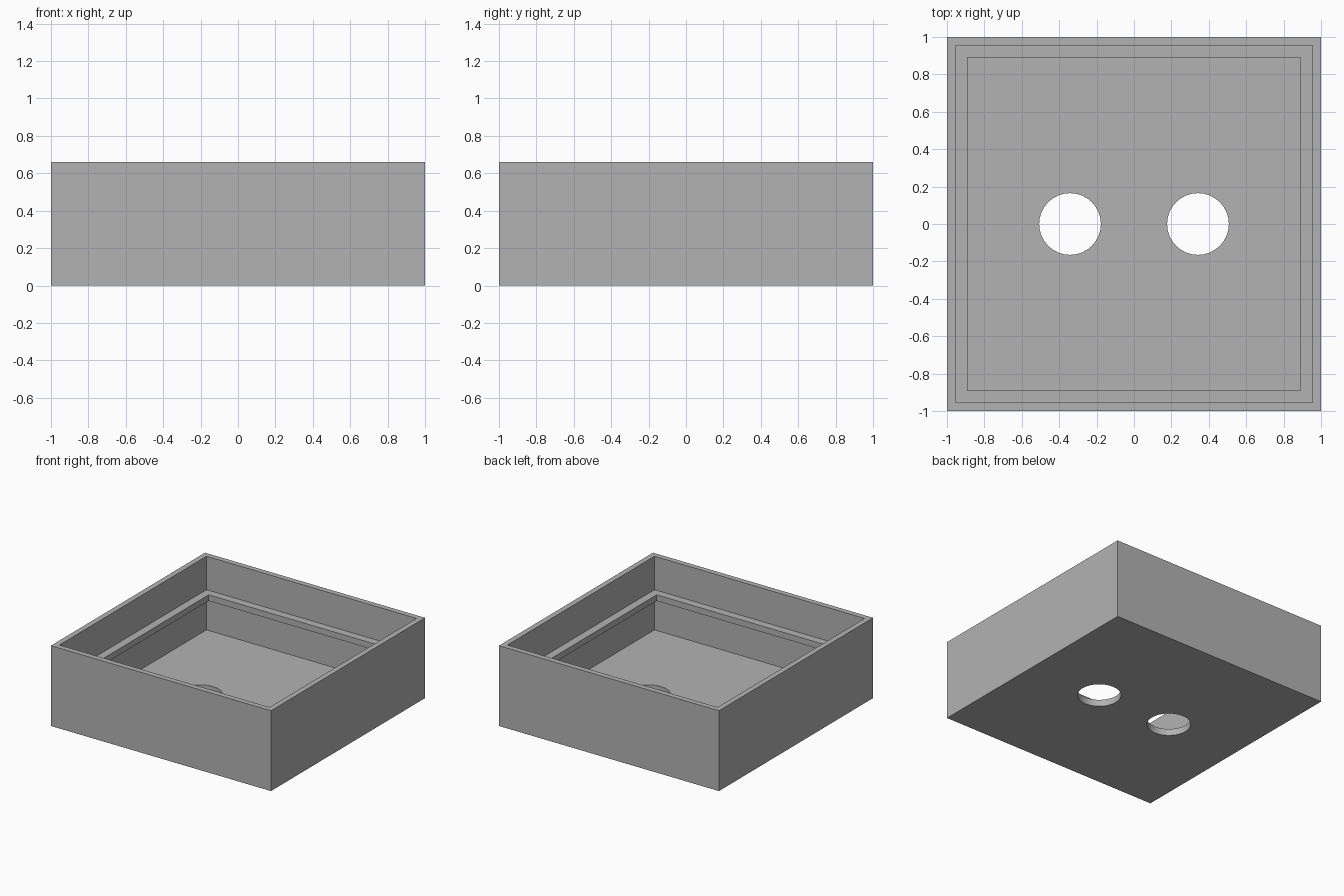
import bpy
import bmesh
from mathutils import Vector

# Remove the default cube
if "Cube" in bpy.data.objects:
    bpy.data.objects.remove(bpy.data.objects["Cube"], do_unlink=True)

HEIGHT = 0.66
FLOOR = 0.055          # floor thickness
INNER = 0.955          # half width inside the walls
LIP = 0.89             # half width inside the ledge
LEDGE_LOW, LEDGE_TOP = 0.335, 0.385
HOLE_RADIUS, HOLE_X = 0.165, 0.342

grey = bpy.data.materials.new("plain grey")
grey.use_nodes = True
colour = (0.45, 0.45, 0.45, 1)
grey.diffuse_color = colour
grey.node_tree.nodes["Principled BSDF"].inputs["Base Color"].default_value = colour


def square_rings(name, profile):
    """Sweep a (half width, height) profile round a square and cap both ends."""
    bm = bmesh.new()
    corners = ((-1, -1), (1, -1), (1, 1), (-1, 1))
    rings = [[bm.verts.new(Vector((x * r, y * r, z))) for x, y in corners]
             for r, z in profile]
    for low, high in zip(rings, rings[1:]):
        for i in range(4):
            j = (i + 1) % 4
            bm.faces.new((low[i], low[j], high[j], high[i]))
    bm.faces.new(rings[0])
    bm.faces.new(rings[-1])
    bmesh.ops.recalc_face_normals(bm, faces=bm.faces)
    mesh = bpy.data.meshes.new(name)
    bm.to_mesh(mesh)
    bm.free()
    mesh.materials.append(grey)
    obj = bpy.data.objects.new(name, mesh)
    bpy.context.collection.objects.link(obj)
    return obj


# Open box: outer wall, rim, inner wall, overhanging ledge, undercut, floor
box = square_rings("open_box", [
    (1, 0), (1, HEIGHT), (INNER, HEIGHT), (INNER, LEDGE_TOP),
    (LIP, LEDGE_TOP), (LIP, LEDGE_LOW), (INNER, LEDGE_LOW), (INNER, FLOOR)])

# Two round holes through the floor
cutters = []
for side in (-1, 1):
    bpy.ops.mesh.primitive_cylinder_add(
        vertices=32, radius=HOLE_RADIUS, depth=0.2,
        location=(side * HOLE_X, 0, FLOOR / 2))
    cutter = bpy.context.object
    cutter.name = "hole_cutter"
    cutter.hide_render = True
    cutter.data.materials.append(grey)
    cutters.append(cutter)
    cut = box.modifiers.new("floor_hole", 'BOOLEAN')
    cut.operation = 'DIFFERENCE'
    cut.solver = 'EXACT'
    cut.object = cutter

# Apply the holes and drop the cutters
bpy.ops.object.select_all(action='DESELECT')
box.select_set(True)
bpy.context.view_layer.objects.active = box
for name in [m.name for m in box.modifiers]:
    bpy.ops.object.modifier_apply(modifier=name)
for cutter in cutters:
    bpy.data.objects.remove(cutter, do_unlink=True)

# Smooth hole walls, crisp edges elsewhere
bpy.ops.object.shade_smooth_by_angle()
